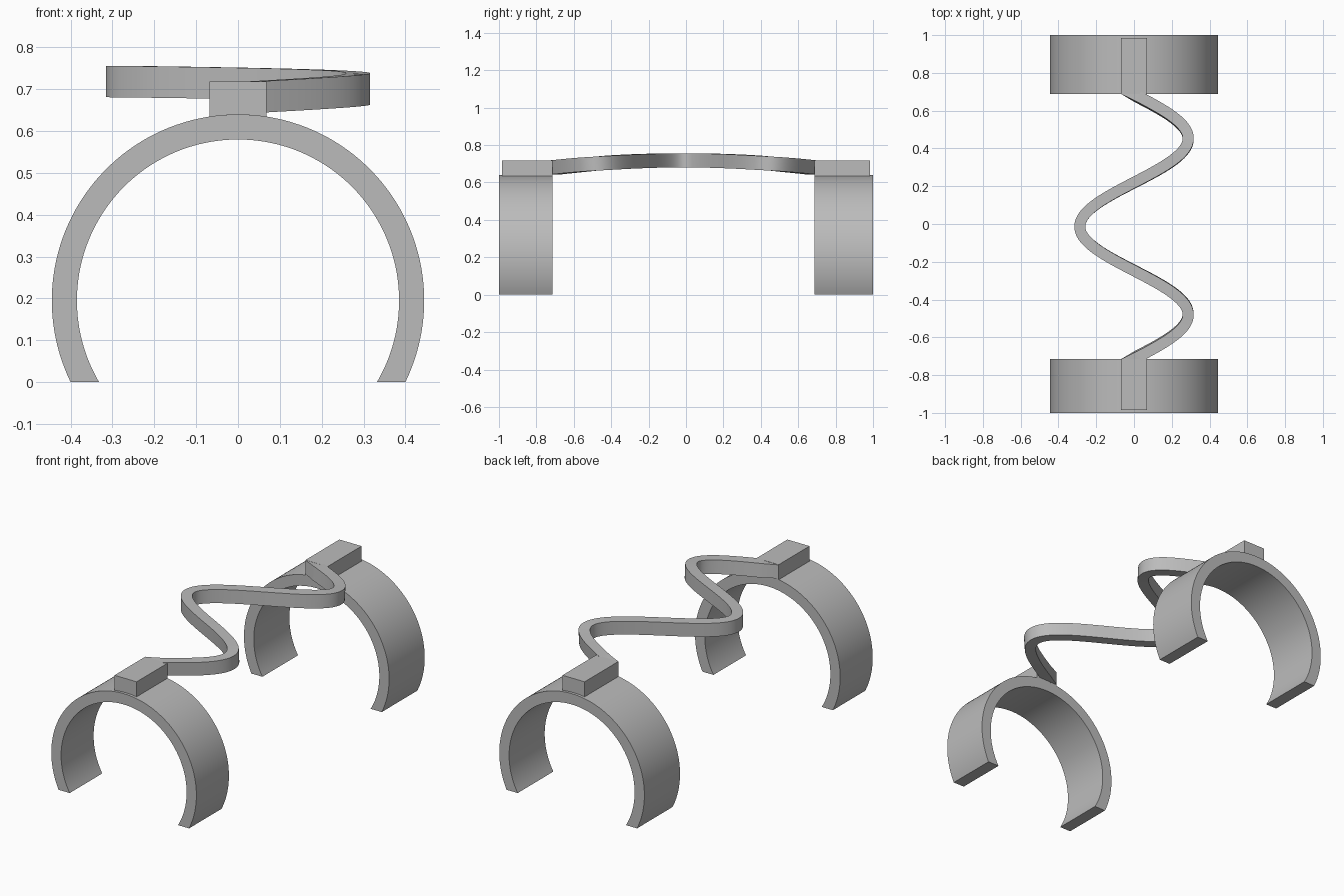
import bpy, bmesh, math

cube = bpy.data.objects.get("Cube")
if cube:
    bpy.data.objects.remove(cube, do_unlink=True)

grey = bpy.data.materials.new("plain grey")
grey.use_nodes = True
colour = (0.5, 0.5, 0.5, 1)
grey.diffuse_color = colour
grey.node_tree.nodes["Principled BSDF"].inputs["Base Color"].default_value = colour

R_OUT, R_IN, AXIS_Z = 0.445, 0.385, 0.195
BLOCK_HALF, BLOCK_TOP = 0.068, 0.718


def sweep(name, sections):
    """Bridge four-cornered sections into a closed, capped bar."""
    bm = bmesh.new()
    loops = [[bm.verts.new(p) for p in s] for s in sections]
    for a, b in zip(loops, loops[1:]):
        for i in range(4):
            j = (i + 1) % 4
            bm.faces.new((a[i], a[j], b[j], b[i]))
    bm.faces.new(loops[0])
    bm.faces.new(loops[-1])
    bmesh.ops.recalc_face_normals(bm, faces=bm.faces)
    mesh = bpy.data.meshes.new(name)
    bm.to_mesh(mesh)
    bm.free()
    mesh.materials.append(grey)
    ob = bpy.data.objects.new(name, mesh)
    bpy.context.collection.objects.link(ob)
    bpy.ops.object.select_all(action='DESELECT')
    ob.select_set(True)
    bpy.context.view_layer.objects.active = ob
    bpy.ops.object.shade_smooth_by_angle(angle=math.radians(30))
    return ob


def arc_point(radius, t):
    """Point on the cuff arc, whose two ends lie on the ground."""
    start = -math.asin(AXIS_Z / radius)
    a = start + t * (math.pi - 2 * start)
    return radius * math.cos(a), AXIS_Z + radius * math.sin(a)


# Open cuffs, each with a mounting block on its crown
def cuff(name, y0, y1):
    sections = []
    for i in range(97):
        (xo, zo), (xi, zi) = arc_point(R_OUT, i / 96), arc_point(R_IN, i / 96)
        sections.append([(xo, y0, zo), (xo, y1, zo), (xi, y1, zi), (xi, y0, zi)])
    sweep(name, sections)


def block(name, y0, y1):
    sections = []
    for i in range(9):
        x = BLOCK_HALF * (i / 4 - 1)
        z = AXIS_Z + math.sqrt(R_OUT ** 2 - x ** 2)
        sections.append([(x, y0, z), (x, y1, z), (x, y1, BLOCK_TOP), (x, y0, BLOCK_TOP)])
    sweep(name, sections)


FRONT, BACK = -0.715, 0.688
cuff("front_cuff", -1, FRONT)
cuff("back_cuff", BACK, 1)
block("front_block", -0.985, FRONT)
block("back_block", BACK, 0.985)

# Wavy bridge, arched along its length
MID = (FRONT + BACK) / 2
SPAN = BACK - FRONT
AMP, HALF_WIDTH, HEIGHT, STEPS = 0.287, 0.029, 0.075, 160
wave = 3 * math.pi / SPAN
sections = []
for i in range(STEPS + 1):
    u = SPAN * (i / STEPS - 0.5)
    x, y = -AMP * math.cos(wave * u), MID + u
    slope = AMP * wave * math.sin(wave * u)
    length = math.hypot(1, slope)
    ox, oy = HALF_WIDTH / length, -HALF_WIDTH * slope / length
    lean = -0.16 * u * HEIGHT
    if i in (0, STEPS):
        ox, oy, lean = BLOCK_HALF, 0, 0
    top = 0.756 - 0.08 * u * u
    low = top - HEIGHT
    sections.append([(x - ox, y - oy, top), (x + ox, y + oy, top),
                     (x + ox, y + oy + lean, low), (x - ox, y - oy + lean, low)])
sweep("wavy_bridge", sections)
